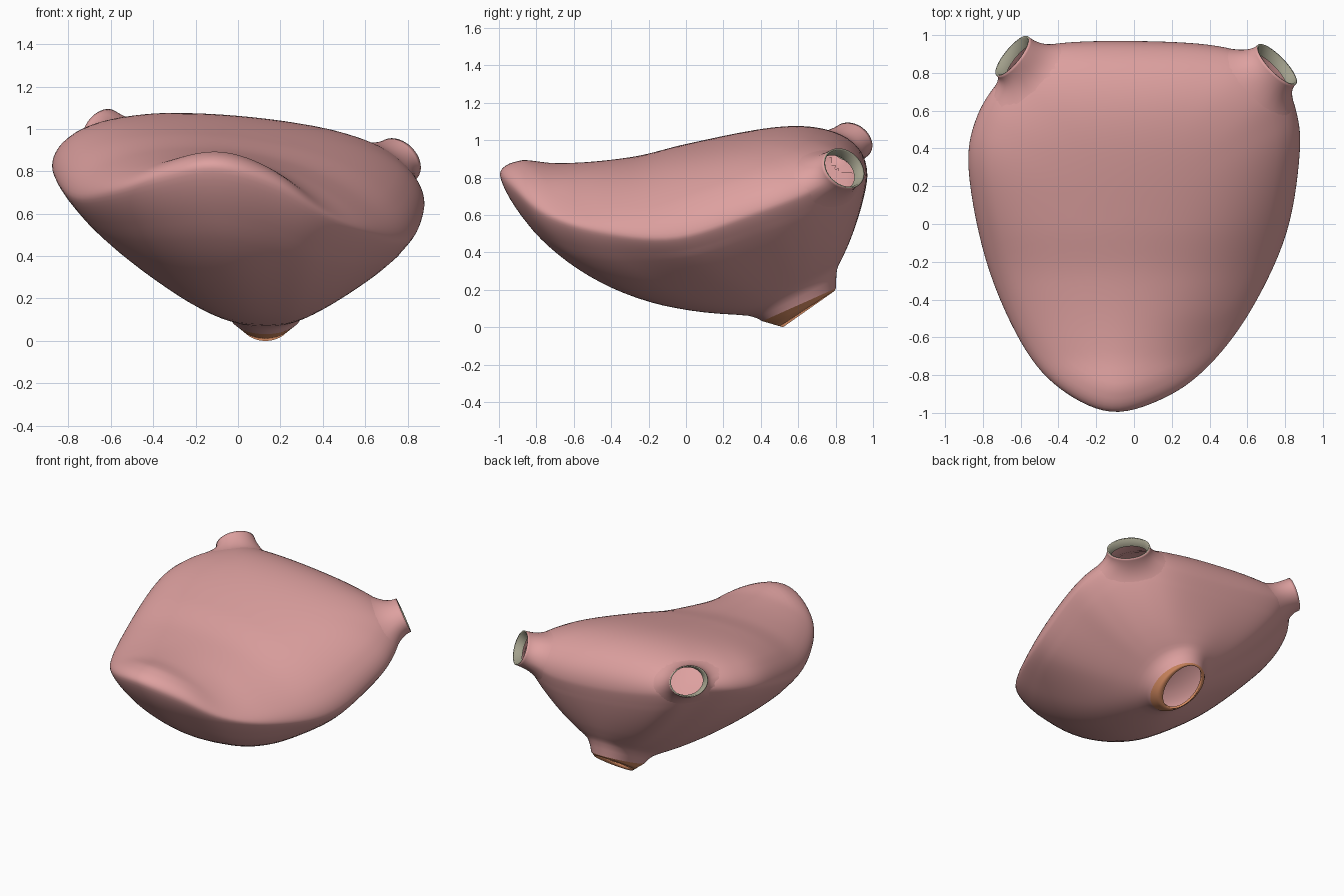
import bpy, bmesh, math
from mathutils import Vector
from mathutils.bvhtree import BVHTree

if "Cube" in bpy.data.objects:
    bpy.data.objects.remove(bpy.data.objects["Cube"])

def material(name, rgb):
    m = bpy.data.materials.new(name)
    m.diffuse_color = (*rgb, 1)
    m.use_nodes = True
    m.node_tree.nodes["Principled BSDF"].inputs["Base Color"].default_value = m.diffuse_color
    return m

PINK = material("tissue_pink", (0.73, 0.355, 0.35))
ORANGE = material("outlet_orange", (0.72, 0.28, 0.13))
OLIVE = material("duct_rim_olive", (0.36, 0.35, 0.26))

def table(pts, v):
    """Smooth interpolation through (position, value) pairs."""
    v = min(max(v, pts[0][0]), pts[-1][0])
    n = len(pts)
    slope = [(pts[min(i + 1, n - 1)][1] - pts[max(i - 1, 0)][1]) /
             (pts[min(i + 1, n - 1)][0] - pts[max(i - 1, 0)][0]) for i in range(n)]
    for i in range(n - 1):
        (a, p), (b, q) = pts[i], pts[i + 1]
        if v <= b:
            h = b - a
            t = (v - a) / h
            return ((2*t**3 - 3*t*t + 1)*p + (t**3 - 2*t*t + t)*h*slope[i]
                    + (3*t*t - 2*t**3)*q + (t**3 - t*t)*h*slope[i + 1])

def closed_spline(pts, per):
    out, n = [], len(pts)
    P = [Vector(p) for p in pts]
    for i in range(n):
        a, b, c, d = (P[(i + k - 1) % n] for k in range(4))
        for j in range(per):
            t = j / per
            out.append(0.5*(2*b + (c - a)*t + (2*a - 5*b + 4*c - d)*t*t
                            + (3*b - a - 3*c + d)*t**3))
    return out

def loft(bm, rings, mats=None):
    """Bridge rings of points; mats gives a material index per band."""
    vs = [[bm.verts.new(p) for p in r] for r in rings]
    n = len(rings[0])
    for k in range(len(vs) - 1):
        for i in range(n):
            j = (i + 1) % n
            f = bm.faces.new((vs[k][i], vs[k][j], vs[k + 1][j], vs[k + 1][i]))
            f.material_index = mats[k] if mats else 0
    return vs

def finish(bm, name, mats):
    for f in bm.faces:
        f.smooth = True
    me = bpy.data.meshes.new(name)
    bm.to_mesh(me)
    bm.free()
    for m in mats:
        me.materials.append(m)
    ob = bpy.data.objects.new(name, me)
    bpy.context.collection.objects.link(ob)
    return ob

# Widest outline of the body, front tip first, going round the left side
RIM = closed_spline([
    (-.12, -1, .82), (-.4, -.87, .76), (-.6, -.63, .70), (-.785, -.2, .68),
    (-.88, .3, .81), (-.83, .58, .87), (-.70, .78, .91), (-.58, .91, .91), (-.38, .96, .86),
    (0, .97, .80), (.4, .95, .77), (.64, .885, .79), (.79, .76, .77), (.86, .6, .70),
    (.88, .38, .62), (.81, -.05, .48), (.62, -.46, .51), (.4, -.75, .60),
    (.17, -.92, .74)], 7)
RIM.reverse()
CENTER = Vector((0, .1))

def top_height(x, y):
    ridge = table([(-1, .95), (-.9, .935), (-.7, .885), (-.3, .91), (0, .98),
                   (.4, 1.06), (.65, 1.085), (1, 1.08)], y)
    x0 = table([(-1, -.1), (0, -.3), (1, -.3)], y)
    side = [(-1, .7), (-.75, .62), (-.45, .34), (0, .19), (.6, .13), (1, .11)] if x > x0 else \
           [(-1, .45), (-.6, .25), (0, .1), (.6, .08), (1, .08)]
    return ridge - table(side, y) * (x - x0)**2

def neck_ring(cy, cz, rx, hy, hz):
    out = []
    for p in RIM:
        a = math.atan2(p.y - .4, p.x - .08)
        out.append(Vector((.13 + rx*math.cos(a), cy + hy*math.sin(a), cz + hz*math.sin(a))))
    return out

collar = neck_ring(.58, .19, .20, .225, .125)
outlet = neck_ring(.605, .12, .168, .197, .088)
hole = neck_ring(.657, .097, .122, .138, .097)

# Body: saddle-shaped top, rounded rim, belly tapering into the neck
rings = []
NT, NB = 26, 26
for k in range(1, NT):
    s = math.sin(k / NT * math.pi / 2)
    ring = []
    for p in RIM:
        xy = CENTER + (p.xy - CENTER) * s
        z = p.z + (top_height(*xy) - p.z) * (1 - s**5)**.5
        ring.append(Vector((xy.x, xy.y, z)))
    rings.append(ring)
for k in range(NB + 1):
    t = (k / NB)**1.7
    ring = []
    for p, c in zip(RIM, collar):
        a = math.atan2(p.y - .4, p.x - .08)
        b = 1.15 + 1.0 * max(0, -math.sin(a))**4
        xy = p.xy.lerp(c.xy, t)
        ring.append(Vector((xy.x, xy.y, c.z + (p.z - c.z) * (1 - t**.77)**b)))
    rings.append(ring)
rings.append([a.lerp(b, .5) for a, b in zip(collar, outlet)])
rings.append(outlet)
bm = bmesh.new()
vs = loft(bm, rings)
mid = bm.verts.new((CENTER.x, CENTER.y, top_height(*CENTER)))
for i in range(len(RIM)):
    bm.faces.new((mid, vs[0][(i + 1) % len(RIM)], vs[0][i]))
# Soften the rim, and the last rings where belly meets neck
for soft, times in (([v for r in vs[-8:-1] for v in r], 3),
                    ([v for r in vs[NT - 8:NT + 7] for v in r], 4)):
    for _ in range(times):
        bmesh.ops.smooth_vert(bm, verts=soft, factor=.5, use_axis_x=True,
                              use_axis_y=True, use_axis_z=True)
bmesh.ops.recalc_face_normals(bm, faces=bm.faces)
surface = BVHTree.FromBMesh(bm)

# Duct stubs at the two back corners: flared tube with an olive inner lip
ducts = [("left_duct", Vector((-.645, .89, .995)), Vector((-.72, .58, .38)), .133, .107),
         ("right_duct", Vector((.757, .845, .85)), Vector((.66, .64, .38)), .145, .115)]
for name, c, n, rw, rh in ducts:
    n = n.normalized()
    u = Vector((0, 0, 1)).cross(n).normalized()
    w = n.cross(u)
    N, M = 48, 12
    cols = []
    for i in range(N):
        a = 2 * math.pi * i / N
        d = u * rw * math.cos(a) + w * rh * math.sin(a)
        o = c + d
        hit, nor, _, _ = surface.find_nearest(c + d * 2.1 - n * .14)
        base = hit - nor * .002
        toward = o - base
        toward -= nor * toward.dot(nor)
        reach = (o - base).length * .4
        p1 = base + toward.normalized() * reach
        p2 = o - n * reach * .8
        col = [base*(1 - t)**3 + p1*3*t*(1 - t)**2 + p2*3*t*t*(1 - t) + o*t**3
               for t in (k / M for k in range(M + 1))]
        col += [c + d * .92 - n * .002, c + d * .86 - n * .06]
        cols.append(col)
    tube = bmesh.new()
    loft(tube, list(zip(*cols)), [0] * M + [1, 1])
    bmesh.ops.recalc_face_normals(tube, faces=tube.faces)
    finish(tube, name, [PINK, OLIVE])
    # open the body behind the stub
    gone = []
    for f in bm.faces:
        v = f.calc_center_median() - c
        if (v.dot(u) / rw)**2 + (v.dot(w) / rh)**2 < 1.5 and abs(v.dot(n)) < .3:
            gone.append(f)
    bmesh.ops.delete(bm, geom=gone, context='FACES')
finish(bm, "body", [PINK])

# Outlet ring at the bottom of the neck
bm = bmesh.new()
inner = [p + Vector((0, -.012, .02)) for p in hole]
loft(bm, [outlet, [a.lerp(b, .5) for a, b in zip(outlet, hole)], hole, inner])
bmesh.ops.recalc_face_normals(bm, faces=bm.faces)
finish(bm, "outlet_ring", [ORANGE])
